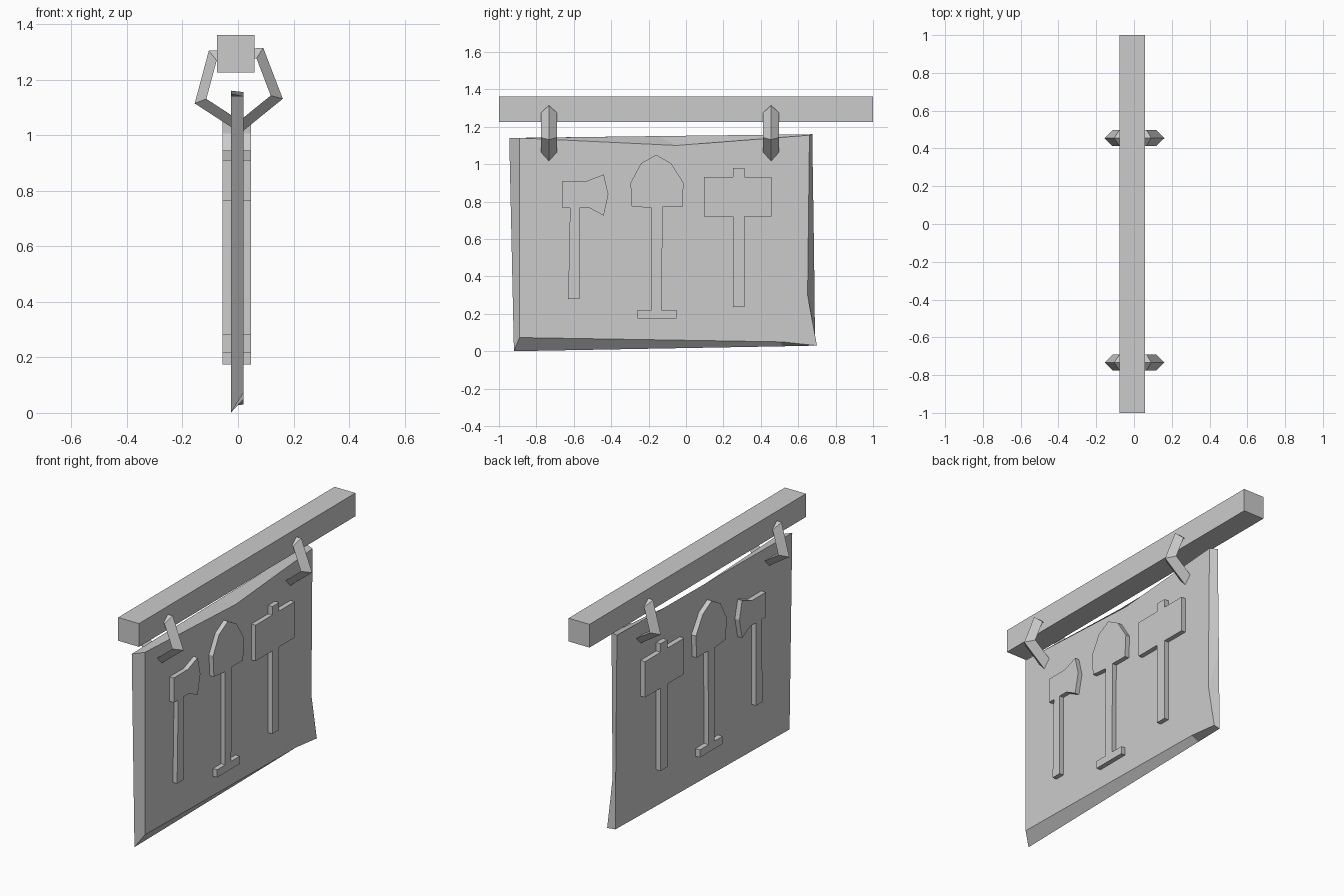
import bpy
import bmesh
from math import cos, sin, radians
from mathutils import Matrix

# Remove only the default cube
default_cube = bpy.data.objects.get("Cube")
if default_cube:
    bpy.data.objects.remove(default_cube, do_unlink=True)

# Single plain material
grey = bpy.data.materials.new("light_grey")
grey.use_nodes = True
colour = (0.6, 0.6, 0.6, 1)
grey.diffuse_color = colour
grey.node_tree.nodes["Principled BSDF"].inputs["Base Color"].default_value = colour


def finish(name, bm):
    """Turn a bmesh into a flat-shaded, coloured object."""
    bmesh.ops.recalc_face_normals(bm, faces=bm.faces[:])
    mesh = bpy.data.meshes.new(name)
    bm.to_mesh(mesh)
    bm.free()
    mesh.materials.append(grey)
    obj = bpy.data.objects.new(name, mesh)
    bpy.context.collection.objects.link(obj)
    return obj


def skin(bm, loop_a, loop_b):
    """Join two matching vertex loops with quads."""
    count = len(loop_a)
    for i in range(count):
        j = (i + 1) % count
        bm.faces.new((loop_a[i], loop_a[j], loop_b[j], loop_b[i]))


def slab(name, near, far, x_near, x_far):
    """Closed slab between two (y, z) outlines at two x positions."""
    bm = bmesh.new()
    loops = [[bm.verts.new((x, y, z)) for y, z in outline]
             for x, outline in ((x_near, near), (x_far, far))]
    for loop in loops:
        bm.faces.new(loop)
    skin(bm, *loops)
    return finish(name, bm)


def hook_ring(name, y_centre):
    """Five-sided ring with a triangular section, ridge facing outward."""
    bm = bmesh.new()
    section = [(0.167, 0), (0.122, 0.042), (0.122, -0.042)]
    rings = []
    for i in range(5):
        angle = radians(57 + 72 * i)
        rings.append([bm.verts.new((r * cos(angle), y_centre + dy, 1.174 + r * sin(angle)))
                      for r, dy in section])
    for i in range(5):
        skin(bm, rings[i], rings[(i + 1) % 5])
    return finish(name, bm)


# Hanging beam
bm = bmesh.new()
bmesh.ops.create_cube(bm, size=1, matrix=Matrix.Translation((-0.008, 0, 1.293))
                      @ Matrix.Diagonal((0.135, 2, 0.136, 1)))
finish("beam", bm)

# Rings between beam and board
hook_ring("front_hook_ring", -0.733)
hook_ring("back_hook_ring", 0.455)

# Roughly hewn board with chipped, slanted edges
board_left = [(-0.89, 1.14), (-0.05, 1.1), (0.66, 1.155), (0.65, 0.3),
              (0.7, 0.03), (0.51, 0.05), (-0.89, 0.073)]
board_right = [(-0.945, 1.14), (-0.15, 1.15), (0.675, 1.16), (0.685, 0.5),
               (0.69, 0.03), (0.51, 0.026), (-0.92, 0)]
slab("sign_board", board_left, board_right, 0.02, -0.026)

# Tool emblems, standing proud on both sides of the board
axe = [(-0.66, 0.91), (-0.53, 0.91), (-0.44, 0.945), (-0.415, 0.84),
       (-0.44, 0.725), (-0.515, 0.765), (-0.57, 0.765), (-0.57, 0.28),
       (-0.63, 0.28), (-0.62, 0.765), (-0.66, 0.765)]
shovel = [(-0.16, 1.05), (-0.08, 1.005), (-0.013, 0.9), (-0.02, 0.77),
          (-0.125, 0.77), (-0.13, 0.22), (-0.05, 0.22), (-0.05, 0.175),
          (-0.26, 0.175), (-0.26, 0.22), (-0.185, 0.22), (-0.185, 0.765),
          (-0.29, 0.775), (-0.297, 0.9), (-0.24, 1.005)]
hammer = [(0.095, 0.93), (0.25, 0.93), (0.25, 0.98), (0.313, 0.98),
          (0.313, 0.93), (0.457, 0.93), (0.457, 0.72), (0.313, 0.72),
          (0.313, 0.235), (0.25, 0.235), (0.25, 0.72), (0.095, 0.72)]
for name, outline in (("axe_emblem", axe), ("shovel_emblem", shovel),
                      ("hammer_emblem", hammer)):
    slab(name, outline, outline, 0.047, -0.055)
